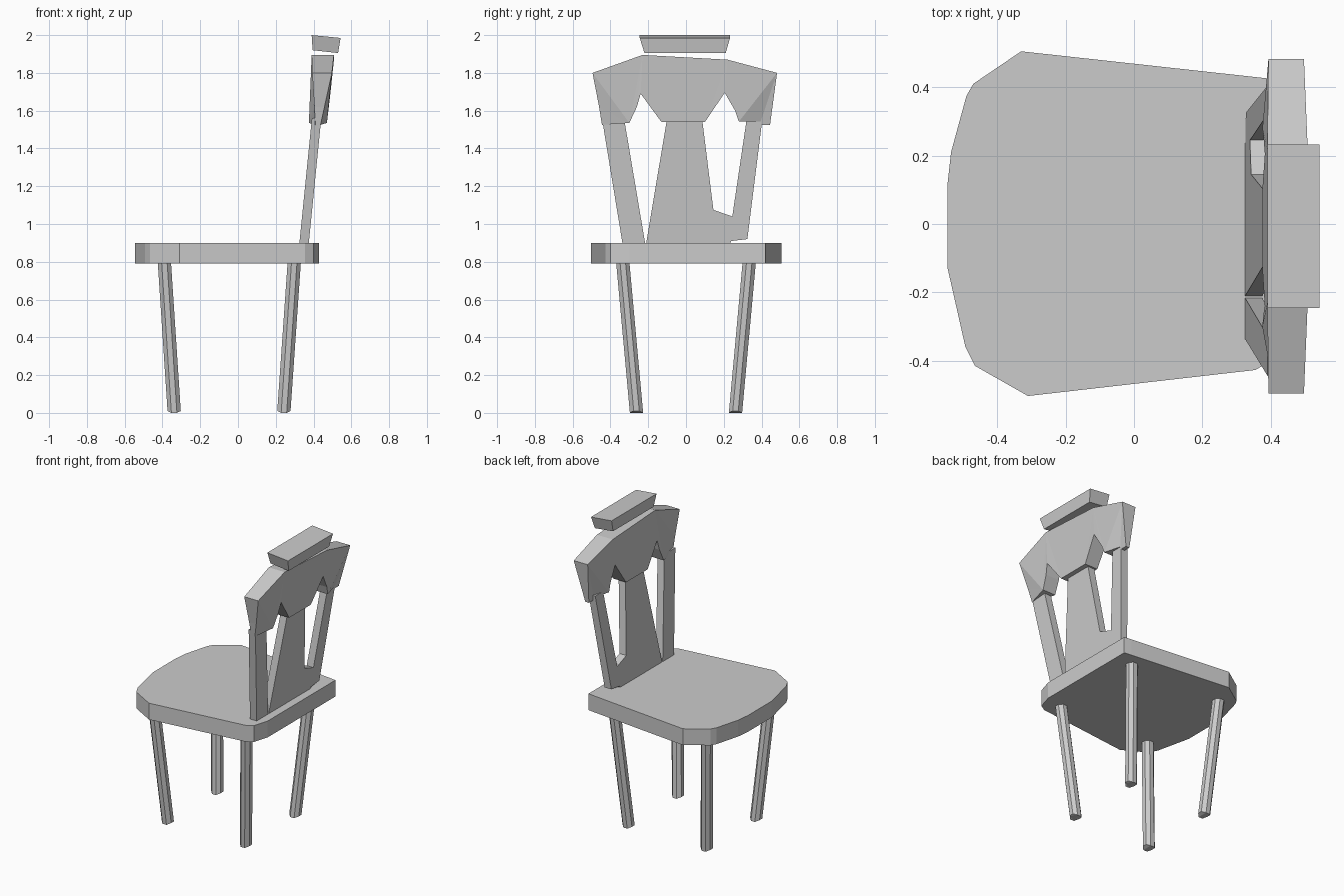
import bpy, bmesh
from mathutils import Vector
from math import cos, sin, pi

if "Cube" in bpy.data.objects:
    bpy.data.objects.remove(bpy.data.objects["Cube"])


def loft(name, rings):
    """Solid between two matching outlines."""
    a, b = rings
    n = len(a)
    bm = bmesh.new()
    va = [bm.verts.new(p) for p in a]
    vb = [bm.verts.new(p) for p in b]
    caps = [bm.faces.new(va), bm.faces.new(vb)]
    for i in range(n):
        j = (i + 1) % n
        bm.faces.new((va[i], va[j], vb[j], vb[i]))
    bmesh.ops.triangulate(bm, faces=caps)
    bmesh.ops.recalc_face_normals(bm, faces=bm.faces)
    me = bpy.data.meshes.new(name)
    bm.to_mesh(me)
    bm.free()
    ob = bpy.data.objects.new(name, me)
    bpy.context.collection.objects.link(ob)
    return ob


def panel(name, outline, front, back):
    """Upright panel from a (y, z) outline; front/back give x."""
    return loft(name, ([(front(y, z), y, z) for y, z in outline],
                       [(back(y, z), y, z) for y, z in outline]))


# Seat
seat = [(-0.31, -0.503), (0.355, -0.427), (0.40, -0.40), (0.43, -0.30),
        (0.43, 0.42), (0.38, 0.427), (-0.33, 0.505), (-0.47, 0.41),
        (-0.49, 0.375), (-0.535, 0.21), (-0.545, 0.12), (-0.545, -0.13),
        (-0.493, -0.36), (-0.465, -0.415)]
loft("seat", ([(x, y, 0.79) for x, y in seat], [(x, y, 0.90) for x, y in seat]))

# Splayed legs
for tag, xt, xb in (("front", -0.39, -0.338), ("back", 0.298, 0.243)):
    for side, s in (("right", -1), ("left", 1)):
        ring = [(0.038 * cos(k * pi / 4 + pi / 8), 0.038 * sin(k * pi / 4 + pi / 8))
                for k in range(8)]
        loft(f"{tag}_{side}_leg",
             ([(xb + u, s * 0.262 + v, 0.0 if abs(u) < 0.02 else 0.01) for u, v in ring],
              [(xt + u, s * 0.335 + v, 0.80) for u, v in ring]))


# Back panel: leaning stile, and splat joined to the other stile
def lean(y, z):
    return 0.325 + (z - 0.9) * 0.1


def lean_back(y, z):
    return lean(y, z) + 0.05


panel("side_stile", [(-0.335, 0.89), (-0.215, 0.89), (-0.328, 1.56), (-0.445, 1.56)],
      lean, lean_back)
panel("splat_and_stile",
      [(-0.212, 0.89), (0.23, 0.89), (0.24, 0.91), (0.325, 0.92), (0.405, 1.56),
       (0.322, 1.56), (0.245, 1.04), (0.145, 1.075), (0.085, 1.56), (-0.10, 1.56)],
      lean, lean_back)

# Crest rail with notches, thinner at the lower outer tips
crest = [(-0.495, 1.80), (-0.23, 1.895), (0.22, 1.87), (0.482, 1.80),
         (0.445, 1.525), (0.40, 1.525), (0.395, 1.542), (0.28, 1.542),
         (0.26, 1.60), (0.205, 1.695), (0.10, 1.54), (-0.13, 1.54),
         (-0.24, 1.69), (-0.26, 1.62), (-0.30, 1.535), (-0.445, 1.525),
         (-0.46, 1.62)]


def crest_front(y, z):
    t = (1.85 - z) / 0.32
    return 0.39 + (0.02 if abs(y) > 0.35 else -0.015) * max(t, 0)


def crest_back(y, z):
    t = (1.85 - z) / 0.32
    return 0.508 - (0.07 if abs(y) > 0.35 else 0.038) * max(t, 0)


panel("crest_rail", crest, crest_front, crest_back)

# Headpiece floating just above the crest
loft("headpiece",
     ([(0.395, -0.22, 1.92), (0.53, -0.22, 1.905), (0.53, 0.21, 1.905), (0.395, 0.21, 1.92)],
      [(0.39, -0.245, 2.0), (0.543, -0.245, 1.985), (0.543, 0.233, 1.985), (0.39, 0.233, 2.0)]))
